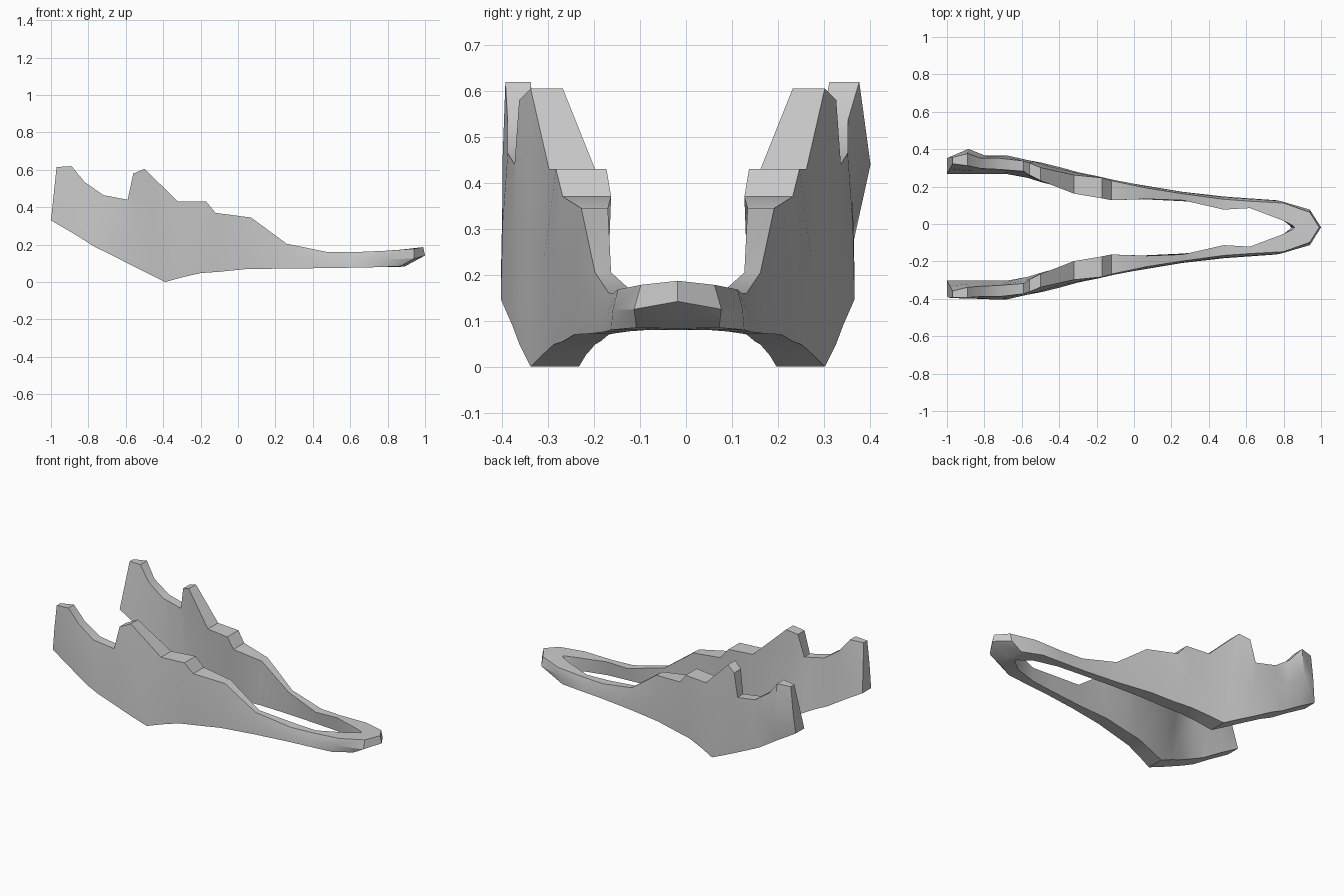
import bpy, bmesh

CENTRE_Y = -0.018

# Cross-sections from hinge to front:
# top x, top z, bottom x, bottom z, then distance from the midline of
# top outer, top inner, bottom outer, bottom inner edges
SECTIONS = [
    (-.97, .615, -1.0, .33, .375, .34, .37, .285),
    (-.89, .62, -.88, .26, .375, .32, .38, .285),
    (-.82, .535, -.76, .185, .37, .315, .385, .285),
    (-.72, .465, -.68, .147, .37, .31, .385, .285),
    (-.59, .44, -.57, .09, .355, .30, .36, .265),
    (-.56, .58, -.49, .05, .345, .28, .345, .24),
    (-.50, .605, -.39, .0, .32, .25, .32, .215),
    (-.32, .43, -.30, .025, .28, .18, .295, .20),
    (-.17, .43, -.20, .048, .265, .155, .27, .18),
    (-.12, .37, -.10, .055, .25, .145, .25, .168),
    (.07, .345, .05, .07, .21, .152, .225, .15),
    (.26, .205, .26, .072, .18, .145, .19, .14),
    (.48, .16, .48, .075, .15, .095, .165, .12),
    (.62, .16, .62, .077, .14, .103, .155, .105),
    (.80, .168, .76, .08, .13, .035, .145, .065),
]

# Rounded front of the jaw, where both halves meet on the midline
CHIN_SIDE = [(.83, .012, .08), (.87, .09, .085), (.94, .095, .125),
             (.94, .08, .178), (.85, .01, .172), (.835, .012, .125)]
CHIN_MID = [(.84, .08), (.89, .083), (1.0, .142),
            (.99, .187), (.86, .172), (.845, .125)]


def ring_points(s, bulge, flare):
    """Six points: bottom inner/outer, mid outer, top outer/inner, mid inner."""
    xt, zt, xb, zb, to, ti, bo, bi = s
    xm, zm = (xt + xb) / 2, (zt + zb) / 2
    return [(xb, bi, zb), (xb, bo, zb), (xm, (to + bo) / 2 + bulge, zm),
            (xt, to + flare, zt), (xt, ti + flare / 2, zt),
            (xm, (ti + bi) / 2, zm)]


bm = bmesh.new()
for side in (-1, 1):
    rings = []
    for i, s in enumerate(SECTIONS):
        # the hinge flares a little more on one side
        flared = side == 1 and i == 1
        rings.append(ring_points(s, .042 if flared else .004,
                                 .02 if flared else 0))
    rings += [CHIN_SIDE, [(x, 0, z) for x, z in CHIN_MID]]
    loops = [[bm.verts.new((x, CENTRE_Y + side * d, z)) for x, d, z in r]
             for r in rings]
    for a, b in zip(loops, loops[1:]):
        for k in range(6):
            n = (k + 1) % 6
            bm.faces.new((a[k], a[n], b[n], b[k]))
    bm.faces.new(loops[0])

bmesh.ops.remove_doubles(bm, verts=bm.verts, dist=.0005)
bmesh.ops.recalc_face_normals(bm, faces=bm.faces)
mesh = bpy.data.meshes.new("lower_jaw")
bm.to_mesh(mesh)
bm.free()

jaw = bpy.data.objects.new("lower_jaw", mesh)
bpy.context.collection.objects.link(jaw)
bpy.context.view_layer.objects.active = jaw
jaw.select_set(True)
bpy.ops.object.shade_smooth_by_angle(angle=.56)
